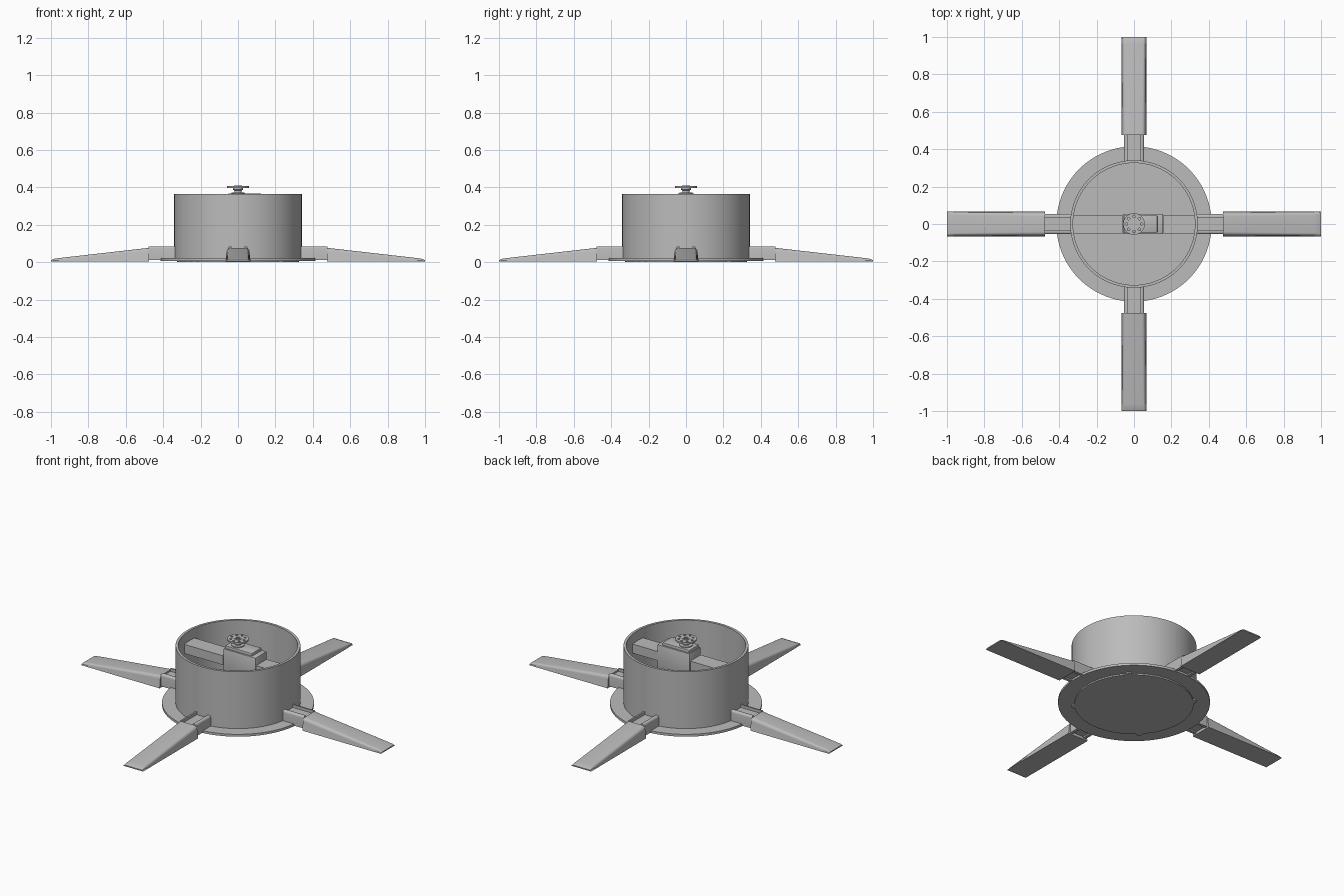
import bpy, bmesh, math
from mathutils import Matrix

if "Cube" in bpy.data.objects:
    bpy.data.objects.remove(bpy.data.objects["Cube"])

grey = bpy.data.materials.new("plain grey")
grey.use_nodes = True
grey.diffuse_color = (0.5, 0.5, 0.5, 1)
grey.node_tree.nodes["Principled BSDF"].inputs["Base Color"].default_value = (0.5, 0.5, 0.5, 1)


def finish(name, bm, smooth=True):
    bmesh.ops.recalc_face_normals(bm, faces=bm.faces[:])
    mesh = bpy.data.meshes.new(name)
    bm.to_mesh(mesh)
    bm.free()
    mesh.materials.append(grey)
    obj = bpy.data.objects.new(name, mesh)
    bpy.context.collection.objects.link(obj)
    if smooth:
        bpy.ops.object.select_all(action="DESELECT")
        obj.select_set(True)
        bpy.context.view_layer.objects.active = obj
        bpy.ops.object.shade_smooth_by_angle(angle=math.radians(30))
    return obj


def add_box(bm, x, y, z):
    """Box between (low, high) pairs on each axis."""
    size = Matrix.Diagonal((x[1] - x[0], y[1] - y[0], z[1] - z[0], 1))
    mid = Matrix.Translation([sum(p) / 2 for p in (x, y, z)])
    bmesh.ops.create_cube(bm, size=1, matrix=mid @ size)


def box(name, x, y, z, bevel=0):
    bm = bmesh.new()
    add_box(bm, x, y, z)
    if bevel:
        bmesh.ops.bevel(bm, geom=bm.edges[:], offset=bevel, segments=2, affect="EDGES", profile=0.5)
    return finish(name, bm)


def lathe(name, profile, steps=96, centre=(0, 0)):
    """Spin an (r, z) profile that starts and ends on the axis."""
    bm = bmesh.new()
    verts = [bm.verts.new((r, 0, z)) for r, z in profile]
    edges = [bm.edges.new(pair) for pair in zip(verts, verts[1:])]
    bmesh.ops.spin(bm, geom=verts + edges, cent=(0, 0, 0), axis=(0, 0, 1),
                   angle=math.tau, steps=steps, use_merge=True)
    bmesh.ops.remove_doubles(bm, verts=bm.verts[:], dist=1e-4)
    bmesh.ops.translate(bm, verts=bm.verts[:], vec=(*centre, 0))
    return finish(name, bm)


def cut(obj, cutter):
    mod = obj.modifiers.new("cut", "BOOLEAN")
    mod.operation = "DIFFERENCE"
    mod.solver = "EXACT"
    mod.object = cutter
    cutter.hide_render = True
    cutter.hide_viewport = True


# Open drum with its foot flange, and the round cover underneath
lathe("drum", [(0, 0.008), (0.415, 0.008), (0.415, 0.022), (0.341, 0.022),
               (0.341, 0.365), (0.326, 0.365), (0.326, 0.024), (0, 0.024)])
lathe("bottom_cover", [(0, 0), (0.325, 0), (0.325, 0.01), (0, 0.01)])
for i in range(4):
    a = math.pi / 4 + i * math.pi / 2
    lathe("cover_ear", [(0, 0), (0.018, 0), (0.018, 0.01), (0, 0.01)], 16,
          (0.325 * math.cos(a), 0.325 * math.sin(a)))


# Tapered arms: rounded section lofted along the length
def arm_section(bm, x, height):
    half, base = 0.067, 0.004
    r = min(0.02, (height - base) * 0.7)
    pts = [(-half, base)]
    for side in (-1, 1):
        for k in range(6):
            t = k / 5 * math.pi / 2
            t = t if side < 0 else math.pi / 2 - t
            pts.append((side * (half - 0.006 - r + r * math.cos(t)), height - r + r * math.sin(t)))
    pts.append((half, base))
    return [bm.verts.new((x, y, z)) for y, z in pts]


def arm(name, turn):
    bm = bmesh.new()
    rings = [arm_section(bm, x, h) for x, h in
             ((0.476, 0.077), (0.96, 0.022), (0.985, 0.018), (1.0, 0.011))]
    for a, b in zip(rings, rings[1:]):
        for i in range(len(a)):
            j = (i + 1) % len(a)
            bm.faces.new((a[i], a[j], b[j], b[i]))
    bm.faces.new(rings[0])
    bm.faces.new(rings[-1])
    bm.transform(turn)
    finish(name, bm)


# Hinge neck: low middle block between two taller cheeks
def neck(name, turn):
    bm = bmesh.new()
    add_box(bm, (0.33, 0.478), (-0.036, 0.036), (0.02, 0.068))
    for low, high in ((-0.054, -0.036), (0.036, 0.054)):
        add_box(bm, (0.334, 0.478), (low, high), (0.012, 0.085))
    tops = [e for e in bm.edges if all(v.co.z > 0.08 and abs(v.co.y) > 0.05 for v in e.verts)]
    bmesh.ops.bevel(bm, geom=tops, offset=0.012, segments=4, affect="EDGES", profile=0.5)
    bm.transform(turn)
    finish(name, bm)


for i, side in enumerate(("left", "back", "right", "front")):
    turn = Matrix.Rotation(i * math.pi / 2, 4, "Z")
    arm(side + "_arm", turn)
    neck(side + "_neck", turn)

# Cross beams that hold the motor
box("right_beam", (-0.329, -0.062), (-0.052, 0.048), (0.25, 0.305))
box("left_beam", (0.157, 0.329), (-0.052, 0.048), (0.25, 0.305))

# Motor body, stepped top and slotted mounting tabs
box("motor_body", (-0.06, 0.155), (-0.054, 0.054), (0.16, 0.35), 0.004)
box("motor_cap", (-0.054, 0.125), (-0.046, 0.046), (0.345, 0.367), 0.004)
tabs = box("motor_tabs", (-0.106, 0.197), (-0.054, 0.054), (0.305, 0.319))
bm = bmesh.new()
for x in (-0.086, 0.177):
    for y in (-0.028, 0.028):
        bmesh.ops.create_cone(bm, cap_ends=True, segments=16, radius1=0.012, radius2=0.012,
                              depth=0.1, matrix=Matrix.Translation((x, y, 0.312)))
        out = math.copysign(0.015, x - 0.04)
        add_box(bm, sorted((x + out * 0.6, x + out * 2)), (y - 0.005, y + 0.005), (0.29, 0.33))
cut(tabs, finish("tab_hole_cutter", bm, False))

# Output shaft and round horn with a ring of holes
lathe("shaft", [(0, 0.36), (0.036, 0.36), (0.036, 0.372), (0.02, 0.374),
                (0.02, 0.384), (0.027, 0.388), (0.027, 0.4), (0, 0.4)], 32)
horn = lathe("horn", [(0, 0.398), (0.058, 0.398), (0.058, 0.408), (0.022, 0.408),
                      (0.022, 0.411), (0.012, 0.411), (0.012, 0.403), (0, 0.403)], 48)
bm = bmesh.new()
for i in range(8):
    a = i * math.tau / 8
    spot = (0.041 * math.cos(a), 0.041 * math.sin(a), 0.404)
    bmesh.ops.create_cone(bm, cap_ends=True, segments=12, radius1=0.007, radius2=0.007,
                          depth=0.05, matrix=Matrix.Translation(spot))
cut(horn, finish("horn_hole_cutter", bm, False))
